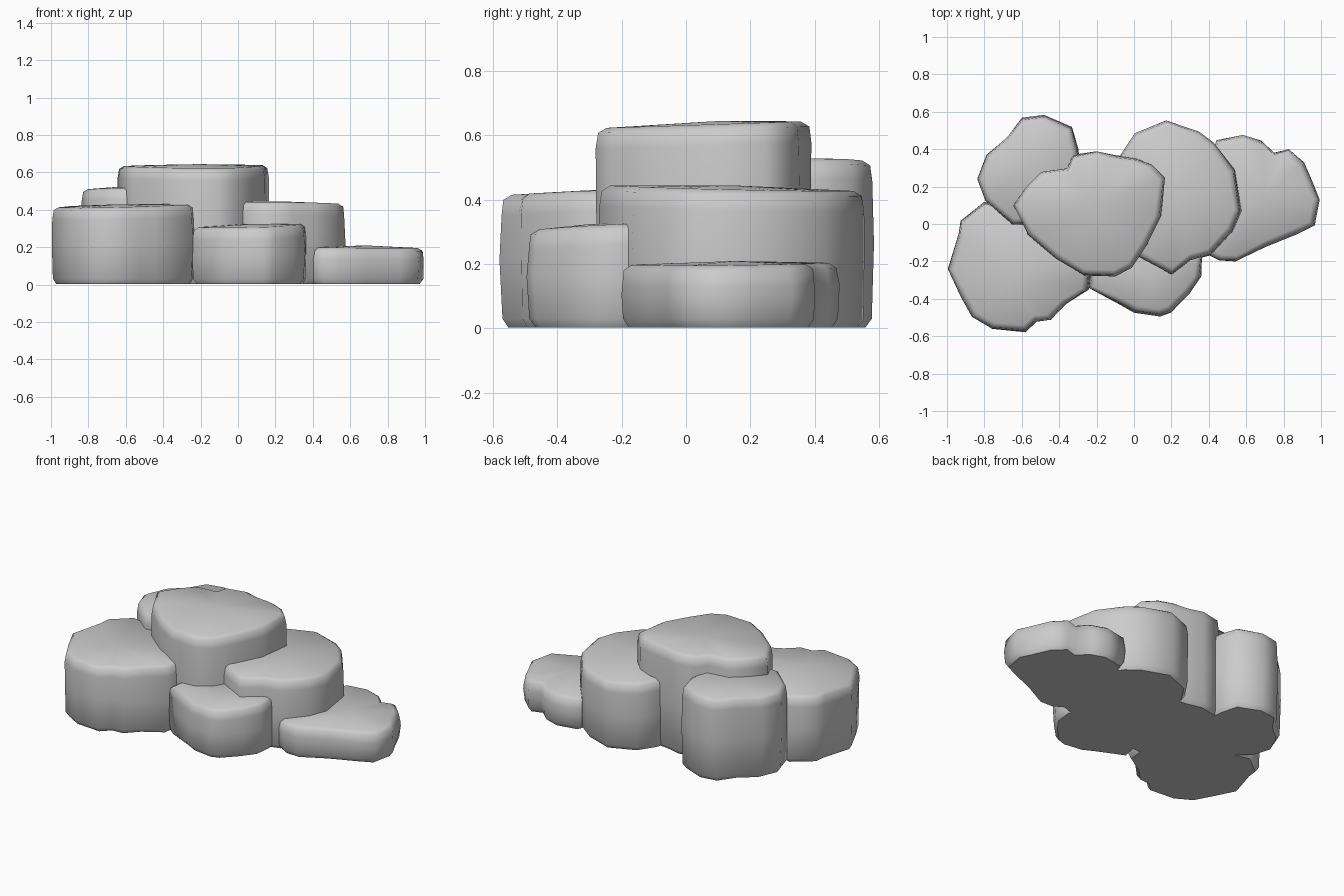
import bpy, bmesh, random
from mathutils import Vector

random.seed(4)


def rock(name, height, outline, lean=(0, 0)):
    """Rock column: stacked rings of one outline, worn rim, slightly crowned top."""
    n = len(outline)
    c = sum((Vector(p) for p in outline), Vector((0, 0))) / n
    bm = bmesh.new()
    h = height
    # (height, inset, jitter) for each ring from the ground up
    levels = [(0.008, 0.03, 0), (0.03, 0.008, 0.003), (h * 0.5, 0.0, 0.008),
              (h - 0.07, 0.004, 0.004), (h - 0.022, 0.012, 0.003), (h - 0.006, 0.04, 0)]
    rings = []
    for i, (z, inset, jit) in enumerate(levels):
        ring = []
        for p in outline:
            d = Vector(p) - c
            r = d.length
            q = c + d * ((r - inset - random.uniform(0, jit)) / r)
            tilt = (d.x * lean[0] + d.y * lean[1]) if i > 2 else 0
            ring.append(bm.verts.new((q.x, q.y, z + tilt)))
        rings.append(ring)
    for a, b in zip(rings, rings[1:]):
        for i in range(n):
            j = (i + 1) % n
            bm.faces.new((a[i], a[j], b[j], b[i]))
    # flat base and fan-shaped crown
    bm.faces.new(rings[0][::-1])
    top = bm.verts.new((c.x, c.y, h + 0.004))
    for i in range(n):
        bm.faces.new((rings[-1][i], rings[-1][(i + 1) % n], top))
    bmesh.ops.translate(bm, verts=rings[0], vec=(0, 0, -0.006))
    bmesh.ops.recalc_face_normals(bm, faces=bm.faces)
    me = bpy.data.meshes.new(name)
    bm.to_mesh(me)
    bm.free()
    ob = bpy.data.objects.new(name, me)
    bpy.context.collection.objects.link(ob)
    for f in me.polygons:
        f.use_smooth = len(f.vertices) <= 4
    return ob


# tallest central rock
rock("tall_rock", 0.64, [
    (-0.65, 0.10), (-0.57, -0.06), (-0.42, -0.19), (-0.27, -0.28), (-0.10, -0.285),
    (-0.01, -0.24), (0.07, -0.12), (0.15, 0.04), (0.17, 0.25), (0.10, 0.32),
    (0.01, 0.355), (-0.10, 0.37), (-0.20, 0.395), (-0.33, 0.37), (-0.36, 0.30),
    (-0.50, 0.28), (-0.58, 0.20)], (0, 0.03))
# back left rock
rock("back_left_rock", 0.525, [
    (-0.84, 0.24), (-0.80, 0.12), (-0.65, -0.01), (-0.40, 0.0), (-0.28, 0.20),
    (-0.295, 0.40), (-0.33, 0.52), (-0.48, 0.585), (-0.60, 0.57), (-0.68, 0.47),
    (-0.79, 0.37)], (0.03, 0))
# front left rock
rock("front_left_rock", 0.425, [
    (-1.0, -0.24), (-0.93, -0.39), (-0.87, -0.50), (-0.76, -0.565), (-0.58, -0.58),
    (-0.52, -0.525), (-0.44, -0.515), (-0.36, -0.43), (-0.24, -0.35), (-0.22, -0.15),
    (-0.40, 0.02), (-0.80, 0.12), (-0.93, 0.02), (-0.94, -0.05)], (0.02, 0.02))
# middle right rock
rock("middle_right_rock", 0.44, [
    (-0.10, 0.0), (0.02, -0.18), (0.20, -0.275), (0.30, -0.20), (0.41, -0.17),
    (0.53, -0.04), (0.575, 0.07), (0.54, 0.29), (0.43, 0.44), (0.35, 0.50),
    (0.17, 0.56), (0.0, 0.49), (-0.08, 0.37)], (-0.01, -0.02))
# low front rock
rock("front_rock", 0.32, [
    (-0.25, -0.34), (-0.08, -0.43), (0.0, -0.475), (0.14, -0.495), (0.20, -0.475),
    (0.30, -0.37), (0.36, -0.28), (0.37, -0.16), (0.25, -0.02), (-0.05, -0.02),
    (-0.22, -0.18)], (0.02, 0.04))
# lowest right rock
rock("low_right_rock", 0.205, [
    (0.38, -0.16), (0.45, -0.20), (0.54, -0.205), (0.70, -0.13), (0.87, -0.06),
    (0.97, -0.01), (1.0, 0.13), (0.96, 0.22), (0.91, 0.33), (0.83, 0.405),
    (0.75, 0.385), (0.68, 0.45), (0.58, 0.48), (0.44, 0.45), (0.34, 0.15)], (-0.01, 0.01))
